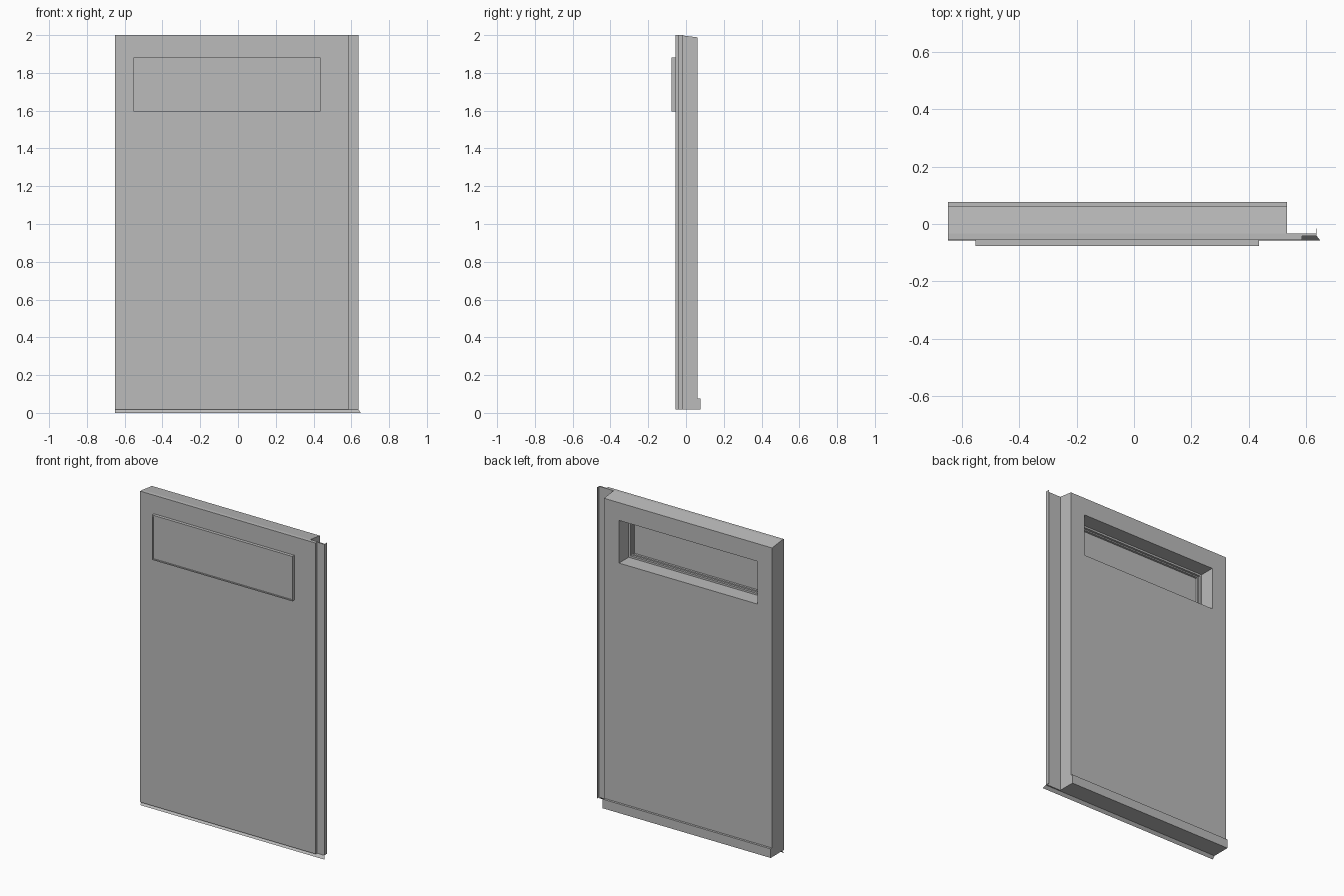
import bpy
import bmesh

if "Cube" in bpy.data.objects:
    bpy.data.objects.remove(bpy.data.objects["Cube"], do_unlink=True)

grey = bpy.data.materials.new("panel grey")
grey.use_nodes = True
grey.diffuse_color = (0.5, 0.5, 0.5, 1)
grey.node_tree.nodes["Principled BSDF"].inputs["Base Color"].default_value = (0.5, 0.5, 0.5, 1)


def add_object(name, verts, faces, closed=True):
    mesh = bpy.data.meshes.new(name)
    mesh.from_pydata(verts, [], faces)
    if closed:
        bm = bmesh.new()
        bm.from_mesh(mesh)
        bmesh.ops.recalc_face_normals(bm, faces=bm.faces)
        bm.to_mesh(mesh)
        bm.free()
    mesh.materials.append(grey)
    obj = bpy.data.objects.new(name, mesh)
    bpy.context.collection.objects.link(obj)
    return obj


def corners(rect, y):
    x0, x1, z0, z1 = rect
    return [(x0, y, z0), (x1, y, z0), (x1, y, z1), (x0, y, z1)]


def box(name, rect, y0, y1):
    faces = [(0, 1, 2, 3), (4, 5, 6, 7)]
    faces += [(i, (i + 1) % 4, (i + 1) % 4 + 4, i + 4) for i in range(4)]
    return add_object(name, corners(rect, y0) + corners(rect, y1), faces)


def ring(name, outer, inner, y0, y1):
    """Rectangular slab with a rectangular opening through it."""
    verts = corners(outer, y0) + corners(inner, y0) + corners(outer, y1) + corners(inner, y1)
    faces = []
    for i in range(4):
        j = (i + 1) % 4
        for a, b in ((0, 4), (8, 12), (0, 8), (4, 12)):
            faces.append((a + i, a + j, b + j, b + i))
    return add_object(name, verts, faces)


def inset(rect, d):
    return rect[0] + d, rect[1] - d, rect[2] + d, rect[3] - d


LEFT, BODY, SKIN, FLANGE = -0.65, 0.534, 0.587, 0.638
BOTTOM, TOP = 0.018, 2.0
FRONT, SEAM, BACK = -0.056, -0.034, 0.062
window = (-0.553, 0.436, 1.596, 1.882)
opening = inset(window, 0.007)

# Front skin and thicker core, both open at the window
ring("front_skin", (LEFT, SKIN, BOTTOM, TOP), opening, FRONT, SEAM)
core = ring("panel_core", (LEFT, BODY, BOTTOM, TOP), opening, SEAM, BACK)
for v in core.data.vertices:
    # Top edge falls slightly toward the back
    if v.co.z > 1.95 and v.co.y > 0:
        v.co.z -= 0.012

# Recessed side flange with its thin return lip
box("side_flange", (SKIN, FLANGE, BOTTOM, TOP), -0.042, SEAM)
box("flange_lip", (FLANGE - 0.002, FLANGE, BOTTOM, TOP), SEAM, -0.015)

# Raised rail along the bottom of the back
box("bottom_rail", (LEFT, BODY, BOTTOM, 0.076), BACK, 0.076)

# Slanted drip sheet below the front edge
add_object("drip_sheet", [(LEFT, -0.042, BOTTOM), (FLANGE, -0.042, BOTTOM),
                          (0.65, -0.057, 0), (LEFT, -0.057, 0)], [(0, 3, 2, 1)], closed=False)

# Window trim, inner beads and pane
ring("window_trim", window, opening, -0.076, FRONT)
ring("window_bead", opening, inset(opening, 0.012), -0.056, -0.036)
ring("window_inner_bead", opening, inset(opening, 0.02), -0.064, -0.05)
box("window_pane", opening, -0.07, -0.064)
